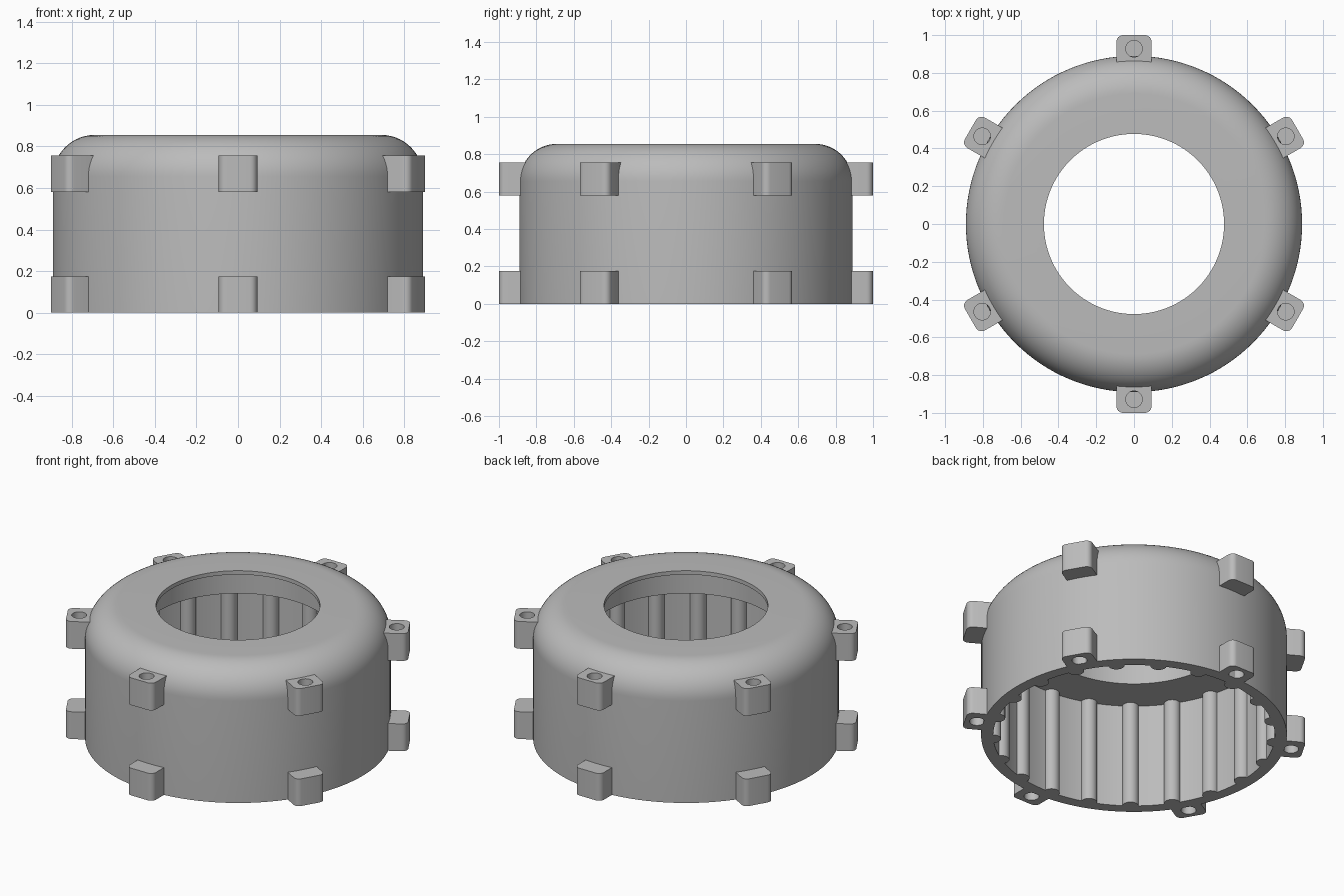
import bpy, bmesh
from math import sin, cos, pi, radians

if "Cube" in bpy.data.objects:
    bpy.data.objects.remove(bpy.data.objects["Cube"], do_unlink=True)

grey = bpy.data.materials.new("plain grey")
grey.use_nodes = True
grey.diffuse_color = (0.5, 0.5, 0.5, 1)
grey.node_tree.nodes["Principled BSDF"].inputs["Base Color"].default_value = (0.5, 0.5, 0.5, 1)


def arc(cx, cy, r, a0, a1, steps):
    """Points on an arc, angles in degrees."""
    angles = [radians(a0 + (a1 - a0) * i / steps) for i in range(steps + 1)]
    return [(cx + r * cos(a), cy + r * sin(a)) for a in angles]


def finish(bm, name):
    bmesh.ops.recalc_face_normals(bm, faces=bm.faces)
    mesh = bpy.data.meshes.new(name)
    bm.to_mesh(mesh)
    bm.free()
    mesh.materials.append(grey)
    return mesh


def place(mesh, name, angle=0):
    obj = bpy.data.objects.new(name, mesh)
    obj.rotation_euler.z = angle
    bpy.context.collection.objects.link(obj)
    return obj


def smooth(obj):
    bpy.ops.object.select_all(action="DESELECT")
    obj.select_set(True)
    bpy.context.view_layer.objects.active = obj
    bpy.ops.object.shade_smooth_by_angle(angle=radians(30))


def lathe(profile, segments):
    bm = bmesh.new()
    rings = [[bm.verts.new((r * cos(2 * pi * i / segments), r * sin(2 * pi * i / segments), z))
              for i in range(segments)] for r, z in profile]
    for k, ring in enumerate(rings):
        after = rings[(k + 1) % len(rings)]
        for i in range(segments):
            j = (i + 1) % segments
            bm.faces.new((ring[i], ring[j], after[j], after[i]))
    return bm


def loop(bm, points, z):
    return [bm.verts.new((x, y, z)) for x, y in points]


def walls(bm, low, high):
    for i in range(len(low)):
        j = (i + 1) % len(low)
        bm.faces.new((low[i], low[j], high[j], high[i]))


def lug_mesh(name, inner, closed_z, open_z, floor_z):
    """Rounded block with a blind screw hole sunk from its open end."""
    half, corner = 0.093, 0.035
    outline = [(inner, half), (inner, -half)]
    outline += arc(1 - corner, corner - half, corner, -90, 0, 6)
    outline += arc(1 - corner, half - corner, corner, 0, 90, 6)
    hole = arc(0.928, 0, 0.044, 0, 345, 23)
    bm = bmesh.new()
    shut, mouth = loop(bm, outline, closed_z), loop(bm, outline, open_z)
    rim, floor = loop(bm, hole, open_z), loop(bm, hole, floor_z)
    walls(bm, shut, mouth)
    walls(bm, rim, floor)
    bm.faces.new(shut)
    bm.faces.new(floor)
    edges = [bm.edges.get((ring[i - 1], ring[i])) for ring in (mouth, rim) for i in range(len(ring))]
    bmesh.ops.triangle_fill(bm, edges=edges, use_beauty=True)
    return finish(bm, name)


# Housing shell with rounded shoulder, thin top lip and inner ledge
profile = [(0.82, 0), (0.89, 0)] + arc(0.69, 0.655, 0.2, 0, 90, 14)
profile += [(0.477, 0.855), (0.477, 0.83), (0.56, 0.83), (0.56, 0.67), (0.82, 0.67)]
smooth(place(finish(lathe(profile, 128), "housing"), "housing"))

# Half-round ribs on the inner wall
bm = bmesh.new()
section = arc(0.823, 0, 0.048, 90, 270, 12)
low, high = loop(bm, section, 0), loop(bm, section, 0.672)
walls(bm, low, high)
bm.faces.new(low)
bm.faces.new(high)
rib = finish(bm, "inner_rib")
RIBS = 21
for i in range(RIBS):
    obj = place(rib, f"inner_rib_{i + 1}", pi + 2 * pi * i / RIBS)
    if i == 0:
        smooth(obj)

# Two rows of six screw lugs
upper = lug_mesh("upper_lug", 0.845, 0.58, 0.755, 0.63)
lower = lug_mesh("lower_lug", 0.87, 0.175, 0, 0.125)
for mesh in (upper, lower):
    for i in range(6):
        obj = place(mesh, f"{mesh.name}_{i + 1}", radians(30 + 60 * i))
        if i == 0:
            smooth(obj)
